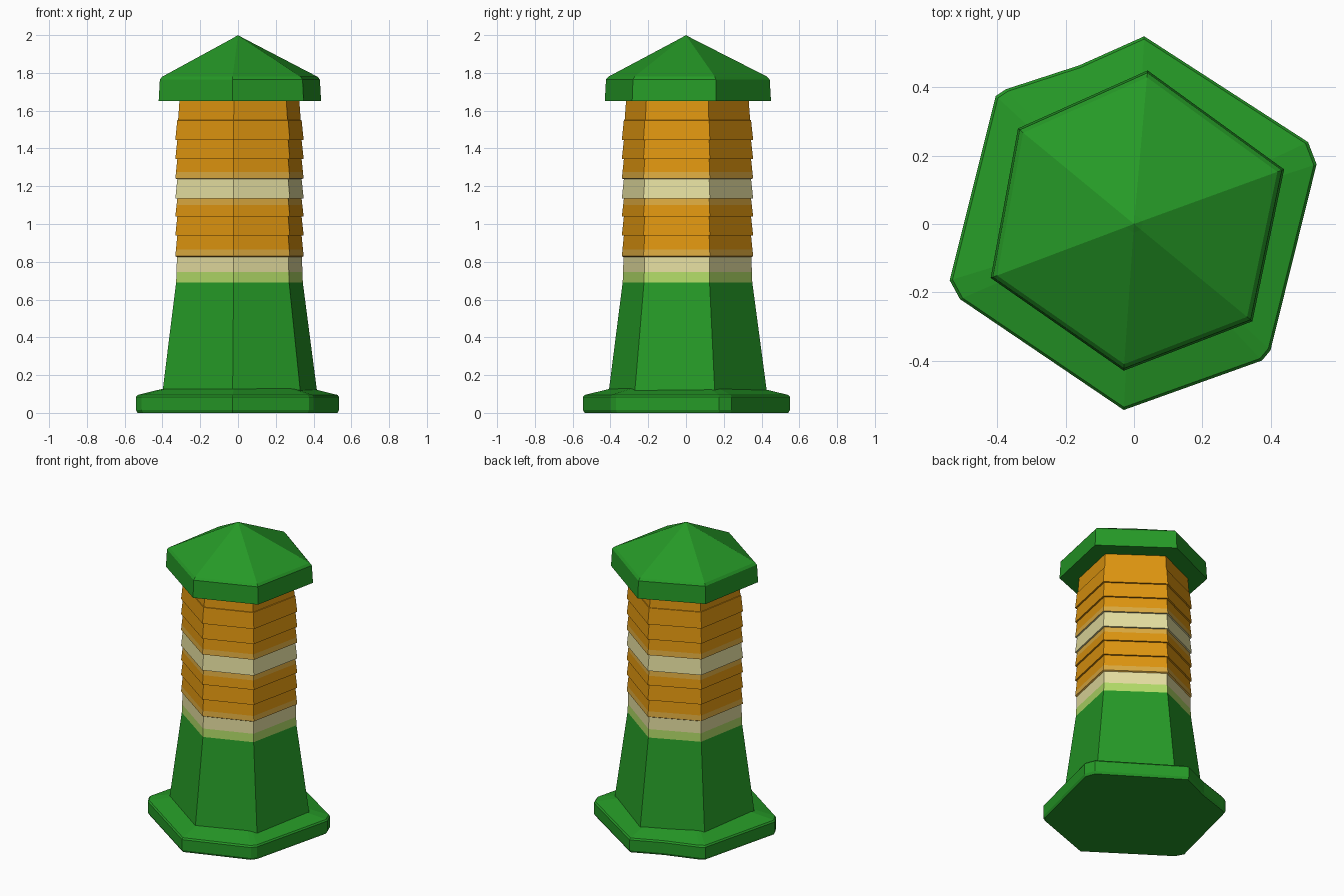
import bpy, bmesh

if "Cube" in bpy.data.objects:
    bpy.data.objects.remove(bpy.data.objects["Cube"])

def mat(name, r, g, b):
    m = bpy.data.materials.new(name)
    m.diffuse_color = (r, g, b, 1)
    m.use_nodes = True
    m.node_tree.nodes["Principled BSDF"].inputs["Base Color"].default_value = m.diffuse_color
    return m

GREEN = mat("green", 0.019, 0.32, 0.02)
ORANGE = mat("orange", 0.73, 0.30, 0.005)
PALE = mat("pale cream", 0.78, 0.73, 0.35)
LIME = mat("light green", 0.44, 0.70, 0.135)
GOLD = mat("gold", 0.71, 0.40, 0.05)

# slightly irregular six-sided outlines
HEX = [(0.44, 0.16), (0.04, 0.45), (-0.34, 0.28),
       (-0.42, -0.158), (-0.03, -0.43), (0.347, -0.285)]
FOOT = [(0.535, 0.175), (0.51, 0.24), (0.03, 0.55), (-0.16, 0.465),
        (-0.375, 0.395), (-0.405, 0.375), (-0.54, -0.165), (-0.51, -0.22),
        (-0.03, -0.545), (0.375, -0.40), (0.40, -0.37)]

def loft(name, outline, rings, mats, rule=None, apex=None):
    """Stack scaled copies of an outline: rings are (z, scale)."""
    bm = bmesh.new()
    n = len(outline)
    rows = [[bm.verts.new((x * s, y * s, z)) for x, y in outline] for z, s in rings]
    for a, b in zip(rows, rows[1:]):
        for i in range(n):
            j = (i + 1) % n
            bm.faces.new((a[i], a[j], b[j], b[i]))
    bm.faces.new(rows[0][::-1])
    if apex:
        t = bm.verts.new(apex)
        for i in range(n):
            bm.faces.new((rows[-1][i], rows[-1][(i + 1) % n], t))
    else:
        bm.faces.new(rows[-1])
    if rule:
        for f in bm.faces:
            f.material_index = rule(f.calc_center_median().z)
    me = bpy.data.meshes.new(name)
    bm.to_mesh(me)
    bm.free()
    for m in mats:
        me.materials.append(m)
    ob = bpy.data.objects.new(name, me)
    bpy.context.collection.objects.link(ob)
    return ob

# foot plate with sloped top
loft("foot_plate", FOOT, [(0, 0.985), (0.015, 1), (0.085, 1), (0.095, 0.985), (0.13, 0.72)], [GREEN])

# tower body: tapered lower wall, then overlapping boards
BANDS = [(0.69, 0), (0.745, 3), (0.825, 2), (0.865, 4), (1.10, 1),
         (1.13, 4), (1.24, 2), (1.275, 4), (9, 1)]

def colour(z):
    return next(c for top, c in BANDS if z < top)

rings = [(0.10, 0.955), (0.69, 0.78), (0.745, 0.775), (0.825, 0.77)]
edges = [0.83, 0.94, 1.04, 1.135, 1.24, 1.345, 1.445, 1.55, 1.67]
for k, (z0, z1) in enumerate(zip(edges, edges[1:])):
    wide = 0.79 if k < 7 else 0.755
    thin = 0.765 if k < 7 else 0.735
    cuts = [z0] + [t for t, _ in BANDS if z0 + 0.006 < t < z1 - 0.006] + [z1 - 0.001]
    for z in cuts:
        rings.append((z, wide + (thin - wide) * (z - z0) / (z1 - z0)))
loft("tower_wall", HEX, rings, [GREEN, ORANGE, PALE, LIME, GOLD], colour)

# roof with vertical rim and pointed top
loft("roof", HEX, [(1.65, 1.0), (1.765, 0.985), (1.78, 0.955), (1.985, 0.06)], [GREEN], apex=(0, 0, 2.0))
